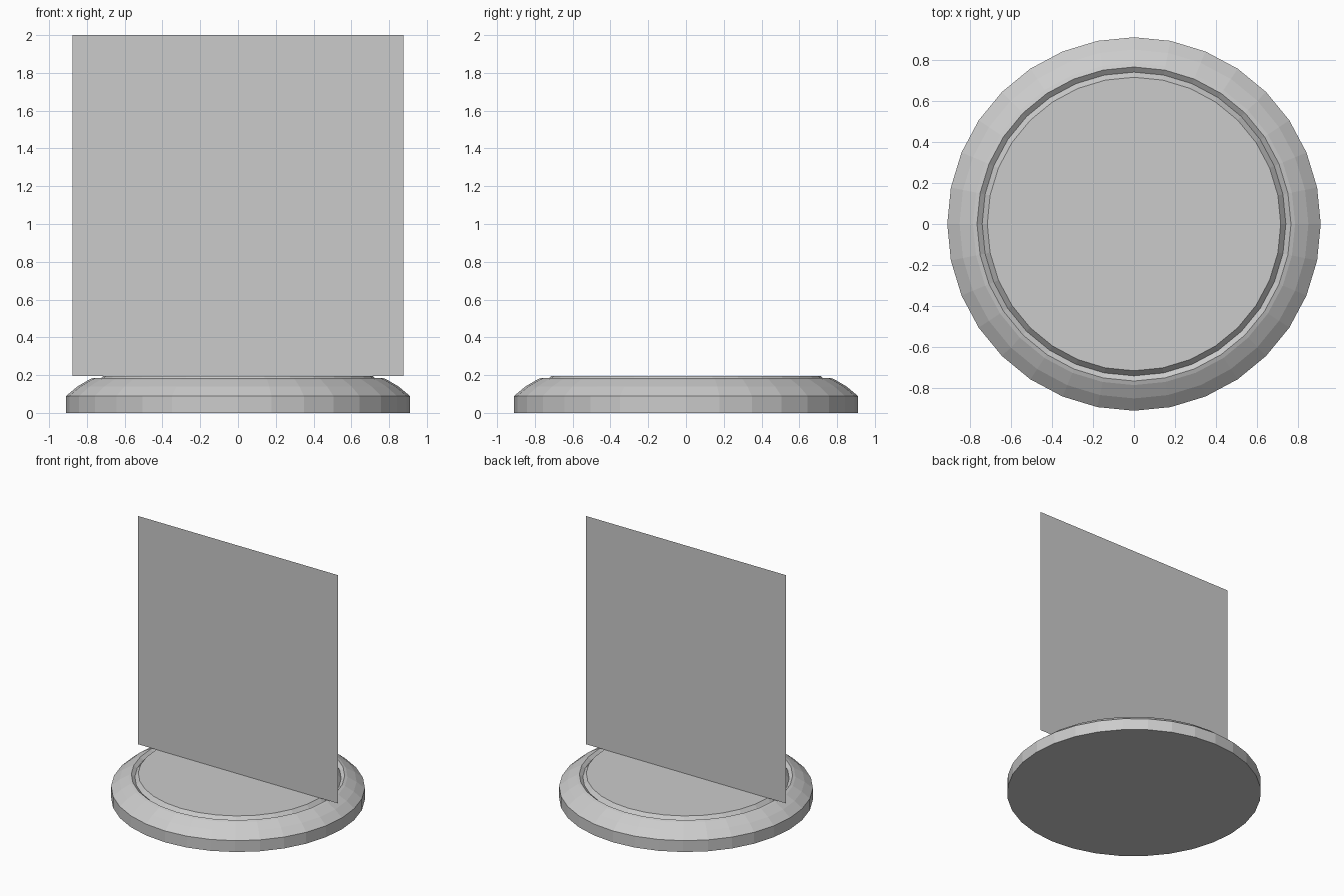
import bpy
import bmesh
from math import cos, sin, pi

cube = bpy.data.objects.get("Cube")
if cube:
    bpy.data.objects.remove(cube, do_unlink=True)

SIDES = 32
TOP = 0.195

# Single grey material
grey = bpy.data.materials.new("plain grey")
grey.use_nodes = True
colour = (0.6, 0.6, 0.6, 1)
grey.diffuse_color = colour
grey.node_tree.nodes["Principled BSDF"].inputs["Base Color"].default_value = colour


def add_object(name, bm):
    mesh = bpy.data.meshes.new(name)
    bm.to_mesh(mesh)
    bm.free()
    mesh.materials.append(grey)
    obj = bpy.data.objects.new(name, mesh)
    bpy.context.collection.objects.link(obj)
    return obj


# Round base: wall, rounded shoulder, V groove and flat top
profile = [(0.91, 0), (0.91, 0.09), (0.85, 0.14), (0.785, 0.178),
           (0.765, 0.185), (0.74, 0.165), (0.715, TOP)]
bm = bmesh.new()
rings = [[bm.verts.new((r * cos(2 * pi * i / SIDES), r * sin(2 * pi * i / SIDES), z))
          for i in range(SIDES)] for r, z in profile]
for low, high in zip(rings, rings[1:]):
    for i in range(SIDES):
        j = (i + 1) % SIDES
        bm.faces.new((low[i], low[j], high[j], high[i]))
bm.faces.new(rings[-1])
bm.faces.new(rings[0][::-1])
add_object("round_base", bm)

# Thin upright panel standing on the base
HALF = 0.875
bm = bmesh.new()
bm.faces.new([bm.verts.new((x, 0, z)) for x, z in
              ((-HALF, TOP), (HALF, TOP), (HALF, 2), (-HALF, 2))])
add_object("upright_panel", bm)
